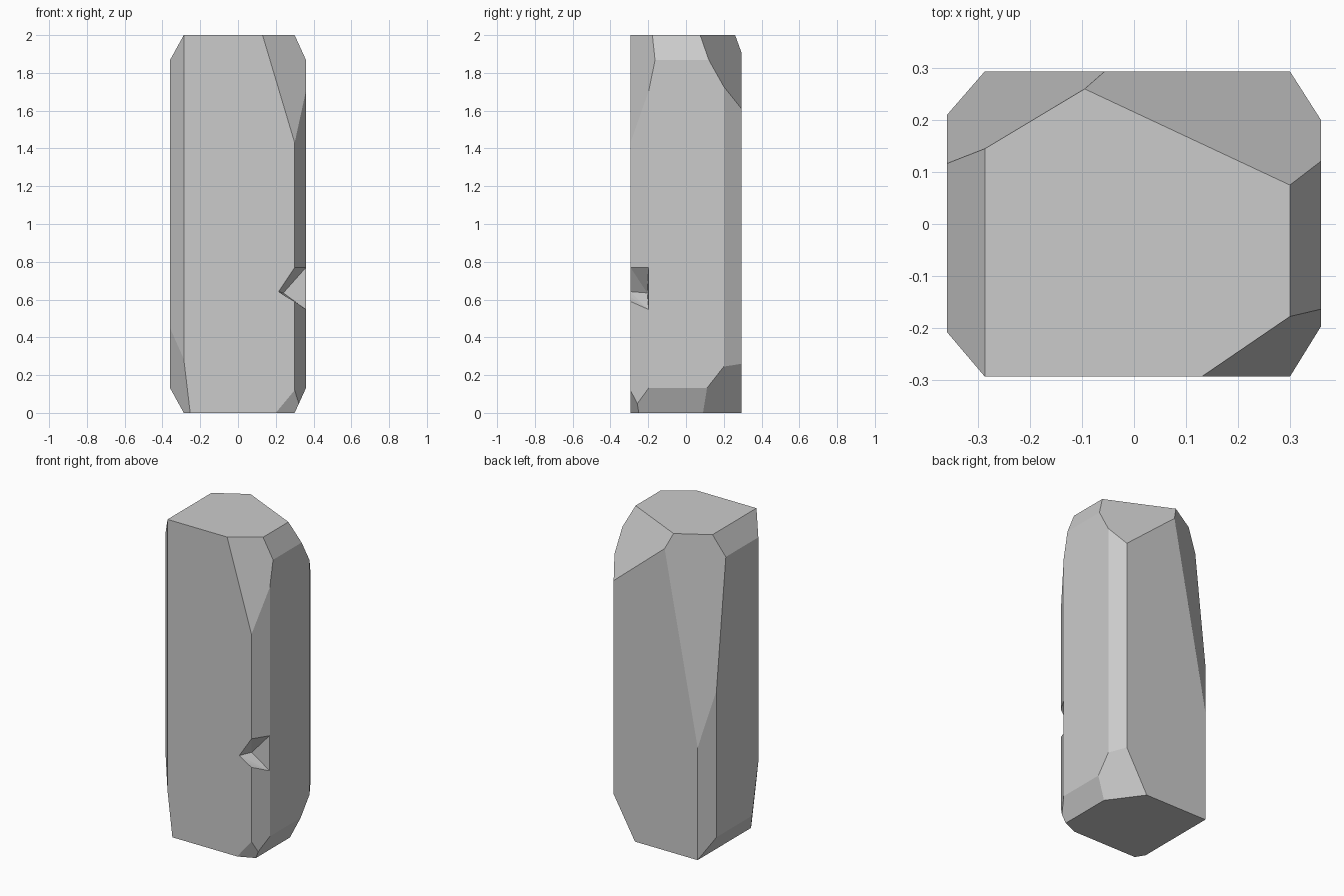
import bpy, bmesh
from mathutils import Vector

if "Cube" in bpy.data.objects:
    bpy.data.objects.remove(bpy.data.objects["Cube"])

H = 2.0
INSIDE = Vector((0, 0, H / 2))
PLAN = [(-0.36, 0.21), (-0.287, 0.294), (0.30, 0.294), (0.36, 0.20),
        (0.36, -0.197), (0.30, -0.294), (-0.287, -0.294), (-0.36, -0.208)]


def make_object(name, bm):
    bmesh.ops.recalc_face_normals(bm, faces=bm.faces)
    mesh = bpy.data.meshes.new(name)
    bm.to_mesh(mesh)
    bm.free()
    obj = bpy.data.objects.new(name, mesh)
    bpy.context.collection.objects.link(obj)
    return obj


def chip(bm, a, b, c):
    """Slice off everything beyond the plane through three points, and cap it."""
    a, b, c = Vector(a), Vector(b), Vector(c)
    n = (b - a).cross(c - a).normalized()
    if n.dot(INSIDE - a) > 0:
        n = -n
    bmesh.ops.bisect_plane(bm, geom=bm.verts[:] + bm.edges[:] + bm.faces[:],
                           dist=1e-4, plane_co=a, plane_no=n, clear_outer=True)
    bmesh.ops.holes_fill(bm, edges=bm.edges[:], sides=0)
    bmesh.ops.remove_doubles(bm, verts=bm.verts[:], dist=1e-4)


# Stone pillar: eight-sided prism
bm = bmesh.new()
base = bm.faces.new([bm.verts.new((x, y, 0)) for x, y in PLAN])
ext = bmesh.ops.extrude_face_region(bm, geom=[base])["geom"]
bmesh.ops.translate(bm, vec=(0, 0, H),
                    verts=[v for v in ext if isinstance(v, bmesh.types.BMVert)])
bmesh.ops.recalc_face_normals(bm, faces=bm.faces)

# Sloped bevels along the left and right ends, top and bottom
for outer, inner in ((-0.36, -0.287), (0.36, 0.30)):
    for z_out, z_in in ((1.868, H), (0.132, 0)):
        chip(bm, (outer, -1, z_out), (inner, -1, z_in), (inner, 1, z_in))

# Broken corners: top back left, top back right, top front right
chip(bm, (-0.287, 0.145, H), (-0.095, 0.26, H), (-0.287, 0.294, 0.71))
chip(bm, (-0.095, 0.26, H), (0.30, 0.075, H), (0.30, 0.294, 1.61))
chip(bm, (0.13, -0.294, H), (0.30, -0.178, H), (0.30, -0.294, 1.43))
# bottom front right, bottom back right, bottom front left
chip(bm, (0.20, -0.294, 0), (0.30, -0.294, 0.12), (0.30, -0.25, 0))
chip(bm, (0.30, 0.294, 0.26), (0.36, 0.20, 0.245), (0.30, 0.09, 0))
chip(bm, (-0.36, -0.208, 0.45), (-0.287, -0.294, 0.285), (-0.253, -0.294, 0))
pillar = make_object("stone_pillar", bm)

# Notch knocked out of the front right edge
apex, deep = Vector((0.215, -0.294, 0.642)), Vector((0.24, -0.205, 0.635))
rim = [Vector(p) for p in ((0.30, -0.294, 0.77), (0.36, -0.198, 0.77),
                           (0.30, -0.294, 0.59), (0.36, -0.198, 0.547))]
out = Vector((0.04, -0.025, 0))
points = [apex, deep, apex + Vector((0, -0.04, 0))] + rim + [p + out for p in rim]
bm = bmesh.new()
for p in points:
    bm.verts.new(p)
hull = bmesh.ops.convex_hull(bm, input=bm.verts[:])
loose = {v for v in hull["geom_interior"] if isinstance(v, bmesh.types.BMVert)}
bmesh.ops.delete(bm, geom=list(loose), context="VERTS")
cutter = make_object("notch_cutter", bm)
cutter.hide_render = True

mod = pillar.modifiers.new("notch", "BOOLEAN")
mod.operation = "DIFFERENCE"
mod.solver = "EXACT"
mod.object = cutter
bpy.context.view_layer.objects.active = pillar
bpy.ops.object.modifier_apply(modifier=mod.name)
bpy.data.objects.remove(cutter)
